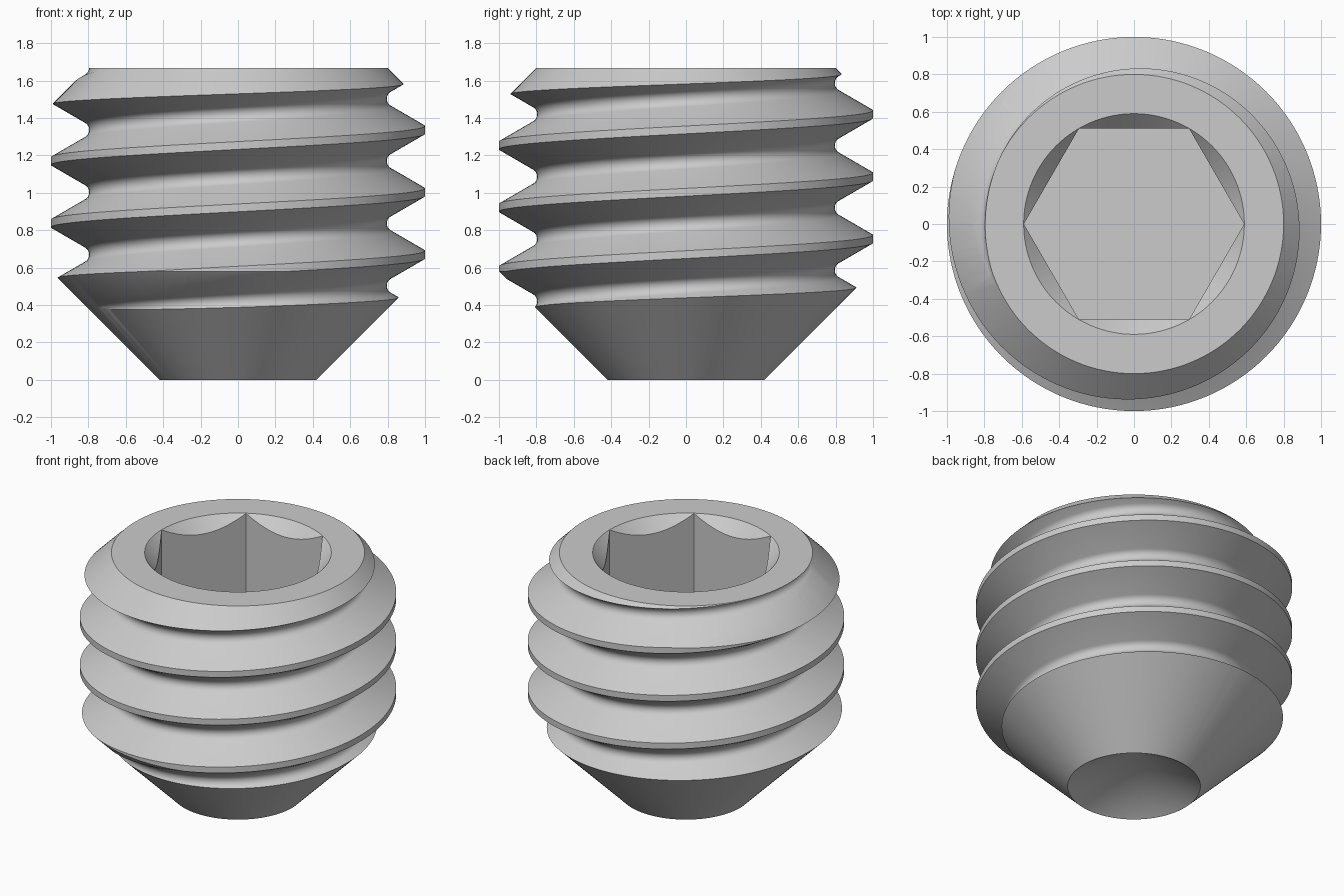
import bpy, bmesh
from math import sin, cos, pi, radians, sqrt

if "Cube" in bpy.data.objects:
    bpy.data.objects.remove(bpy.data.objects["Cube"])

PITCH, HEIGHT, SEG = 1 / 3, 1.667, 128


def finish(bm, name):
    bmesh.ops.remove_doubles(bm, verts=bm.verts, dist=1e-5)
    bmesh.ops.recalc_face_normals(bm, faces=bm.faces)
    mesh = bpy.data.meshes.new(name)
    bm.to_mesh(mesh)
    bm.free()
    ob = bpy.data.objects.new(name, mesh)
    bpy.context.collection.objects.link(ob)
    return ob


def lathe(name, profile, seg):
    """Closed solid of revolution from (r, z) points that start and end on the axis."""
    bm = bmesh.new()
    rings = []
    for r, z in profile:
        if r == 0:
            rings.append([bm.verts.new((0, 0, z))] * seg)
        else:
            rings.append([bm.verts.new((r * cos(2 * pi * j / seg), r * sin(2 * pi * j / seg), z))
                          for j in range(seg)])
    for a, b in zip(rings, rings[1:]):
        for j in range(seg):
            k = (j + 1) % seg
            quad = list(dict.fromkeys((a[j], a[k], b[k], b[j])))
            bm.faces.new(quad)
    return finish(bm, name)


def thread_rod(name, turns, z0):
    """Endless-looking helical rod: 60 degree thread, flat crest, rounded root."""
    crest, rad = PITCH / 16, 0.1443 * PITCH
    flank_z = PITCH / 2 - rad * cos(pi / 6)
    flank_r = 1 - (flank_z - crest) * sqrt(3)
    centre_r = flank_r + rad * sin(pi / 6)
    one = [(1, -crest), (1, crest)]
    for i in range(9):
        a = radians(150 - 15 * i)
        one.append((centre_r - rad * sin(pi / 6 + (pi * 2 / 3) * i / 8),
                    PITCH / 2 - rad * cos(pi / 6 + (pi * 2 / 3) * i / 8)))
    m = len(one)
    rows = [(r, z + t * PITCH) for t in range(turns) for r, z in one]
    k = len(rows)
    bm = bmesh.new()
    cols = []
    for j in range(SEG):
        a = 2 * pi * j / SEG
        cols.append([bm.verts.new((r * cos(a), r * sin(a), z0 + z + PITCH * j / SEG))
                     for r, z in rows])
    for j in range(SEG):
        last = j == SEG - 1
        nxt, off = (cols[0], m) if last else (cols[j + 1], 0)
        for i in range(k - 1 - off):
            bm.faces.new((cols[j][i], nxt[i + off], nxt[i + off + 1], cols[j][i + 1]))
    # Close both ends with fans to the axis
    low = bm.verts.new((0, 0, z0 - 0.2))
    high = bm.verts.new((0, 0, z0 + (turns + 1) * PITCH + 0.2))
    for e in [e for e in bm.edges if e.is_boundary]:
        mid = (e.verts[0].co.z + e.verts[1].co.z) / 2
        bm.faces.new((e.verts[0], e.verts[1], low if mid < HEIGHT / 2 else high))
    return finish(bm, name)


def boolean(ob, other, op):
    mod = ob.modifiers.new(op, 'BOOLEAN')
    mod.operation, mod.solver, mod.object = op, 'EXACT', other
    bpy.context.view_layer.objects.active = ob
    bpy.ops.object.modifier_apply(modifier=mod.name)
    bpy.data.objects.remove(other)


# Threaded rod, crest at +x on z = 0.67
screw = thread_rod("set_screw", 10, 0.67 - 4 * PITCH)

# Envelope: cup point, bottom cone, top chamfer, socket countersink
envelope = lathe("envelope", [(0, 0.24), (0.42, 0), (1.1, 0.68), (1.1, HEIGHT - 0.3),
                              (0.8, HEIGHT), (0.59, HEIGHT), (0.45, HEIGHT - 0.15),
                              (0, HEIGHT - 0.15)], SEG)
boolean(screw, envelope, 'INTERSECT')

# Hex socket
socket = lathe("hex_socket", [(0, 1.0), (0.589, 1.0), (0.589, 1.9), (0, 1.9)], 6)
boolean(screw, socket, 'DIFFERENCE')

bpy.ops.object.select_all(action='DESELECT')
screw.select_set(True)
bpy.context.view_layer.objects.active = screw
bpy.ops.object.shade_smooth_by_angle(angle=radians(30))
